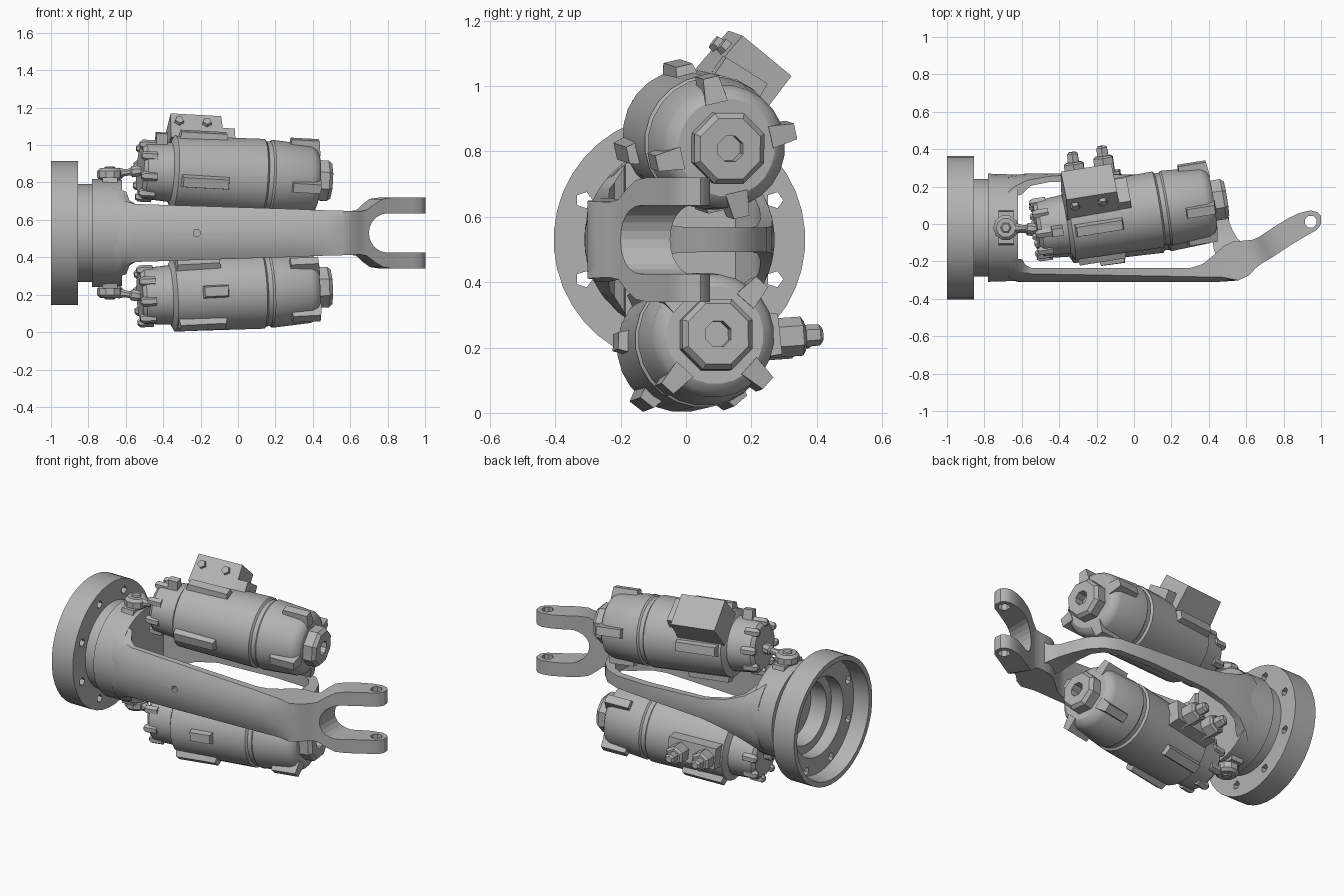
import bpy, bmesh, math
from mathutils import Matrix, Vector

cube = bpy.data.objects.get("Cube")
if cube:
    bpy.data.objects.remove(cube, do_unlink=True)

metal = bpy.data.materials.new("plain grey metal")
metal.use_nodes = True
GREY = (0.45, 0.45, 0.45, 1)
metal.diffuse_color = GREY
metal.node_tree.nodes["Principled BSDF"].inputs["Base Color"].default_value = GREY

MID = Vector((0, -0.02, 0.53))   # axis of the flange and frame


def finish(bm, name, frame=Matrix(), helper=False):
    bmesh.ops.remove_doubles(bm, verts=bm.verts, dist=1e-5)
    bmesh.ops.recalc_face_normals(bm, faces=bm.faces)
    mesh = bpy.data.meshes.new(name)
    bm.to_mesh(mesh)
    bm.free()
    mesh.transform(frame)
    mesh.materials.append(metal)
    obj = bpy.data.objects.new(name, mesh)
    bpy.context.collection.objects.link(obj)
    if helper:
        obj.hide_render = True
        obj.hide_viewport = True
        return obj
    bpy.ops.object.select_all(action='DESELECT')
    obj.select_set(True)
    bpy.context.view_layer.objects.active = obj
    bpy.ops.object.shade_smooth_by_angle(angle=math.radians(32))
    return obj


def skin(bm, rings):
    """Bridge equal rings of points and cap both ends."""
    rows = [[bm.verts.new(p) for p in ring] for ring in rings]
    n = len(rows[0])
    for a, b in zip(rows, rows[1:]):
        for i in range(n):
            j = (i + 1) % n
            bm.faces.new((a[i], a[j], b[j], b[i]))
    bm.faces.new(rows[0])
    bm.faces.new(rows[-1])


def turned(name, profile, sides, frame=Matrix(), helper=False):
    """Revolve (x, radius) pairs about the local x axis."""
    bm = bmesh.new()
    rings = []
    for x, r in profile:
        r = max(r, 1e-4)
        angles = [math.tau * (i + 0.5) / sides for i in range(sides)]
        rings.append([(x, r * math.cos(a), r * math.sin(a)) for a in angles])
    skin(bm, rings)
    return finish(bm, name, frame, helper)


def radial(angle, frame, x=0):
    """Frame at station x whose local x axis points outward at an angle."""
    out = Vector((0, math.cos(angle), math.sin(angle)))
    along = Vector((1, 0, 0))
    side = along.cross(out)
    m = Matrix((out, along, -side)).transposed().to_4x4()
    return frame @ Matrix.Translation((x, 0, 0)) @ m


def block(name, x0, x1, degrees, r0, r1, width, frame, taper=0.8, slope=0.0):
    """Tapered block standing radially out of a body."""
    m = radial(math.radians(degrees), frame)
    bm = bmesh.new()
    rings = []
    for r, k, s in ((r0, 1, 0), (r1, taper, slope)):
        w = width / 2 * k
        rings.append([(r, x0 + s, -w), (r, x1 - s, -w), (r, x1 - s, w), (r, x0 + s, w)])
    skin(bm, rings)
    return finish(bm, name, m)


def strap(name, stations):
    """Loft along x, y, thickness, half height; keeps inside the turned barrel."""
    bm = bmesh.new()
    rings = []
    for i, (x, y, t, h) in enumerate(stations):
        a, b = stations[max(i - 1, 0)], stations[min(i + 1, len(stations) - 1)]
        d = Vector((b[0] - a[0], b[1] - a[1])).normalized()
        n = Vector((-d.y, d.x)) * t / 2
        ring = []
        for s in (-1, 1):
            for k in range(-4, 5):
                z = -s * k / 4 * h
                px, py = x + s * n.x, y + s * n.y
                if x < 0.5:
                    lim = math.sqrt(0.291 ** 2 - z * z)
                    py = MID.y + max(-lim, min(lim, py - MID.y))
                ring.append((px, py, MID.z + z))
        rings.append(ring)
    skin(bm, rings)
    return finish(bm, name)


def cut(obj, cutter):
    mod = obj.modifiers.new("cut", 'BOOLEAN')
    mod.operation = 'DIFFERENCE'
    mod.solver = 'EXACT'
    mod.object = cutter


# Flange and barrel
base = Matrix.Translation(MID)
flange = turned("mounting_flange", [
    (-.72, 0), (-.72, .18), (-.82, .19), (-.82, .24), (-.9, .24), (-.9, .345),
    (-1, .355), (-1, .385), (-.855, .385), (-.855, .262), (-.78, .262),
    (-.78, .29), (-.62, .285), (-.62, 0)], 40, base)
bm = bmesh.new()
for i in range(8):
    a = math.tau * (i + 0.5) / 8
    spot = Matrix.Translation((-.88, .316 * math.cos(a), .316 * math.sin(a)))
    bmesh.ops.create_cone(bm, cap_ends=True, segments=5, radius1=.026, radius2=.026, depth=.2,
                          matrix=spot @ Matrix.Rotation(math.pi / 2, 4, 'Y'))
cut(flange, finish(bm, "flange_hole_cutter", base, True))

# Front arm widening into the fork
arm = strap("front_arm_and_fork", [
    (-.66, -.24, .12, .24), (-.62, -.245, .12, .22), (-.6, -.265, .1, .175), (-.55, -.274, .08, .155),
    (.3, -.274, .076, .128), (.38, -.262, .1, .124), (.45, -.238, .15, .121), (.52, -.21, .2, .119),
    (.57, -.185, .2, .117), (.62, -.162, .16, .115), (.66, -.146, .135, .122), (.7, -.126, .13, .155),
    (.74, -.1, .13, .182), (.79, -.066, .13, .19), (.86, -.024, .13, .19), (.91, .002, .125, .19),
    (.96, .02, .11, .19), (.985, .024, .08, .19), (1, .025, .04, .19)])
bm = bmesh.new()
slot = [(.8 - .1 * math.sin(a), .105 * math.cos(a)) for a in [math.pi * i / 12 for i in range(13)]]
slot += [(1.1, -.105), (1.1, .105)]
skin(bm, [[(x, y, MID.z + z) for x, z in slot] for y in (-.5, .4)])
cut(arm, finish(bm, "fork_slot_cutter", helper=True))
up = Matrix.Rotation(-math.pi / 2, 4, 'Y')
cut(arm, turned("pin_hole_cutter", [(-.3, .034), (.3, .034)], 8,
                Matrix.Translation((.945, .012, MID.z)) @ up, True))
cut(arm, turned("arm_hole_cutter", [(-.03, .02), (.03, .02)], 8,
                Matrix.Translation((-.22, -.31, MID.z)) @ Matrix.Rotation(math.pi / 2, 4, 'Z'), True))

# Rear strap closing the frame
strap("rear_strap", [
    (-.66, .2, .12, .22), (-.62, .21, .11, .19), (-.56, .238, .07, .14), (-.45, .25, .05, .095),
    (-.3, .25, .045, .062), (.1, .24, .045, .042), (.3, .225, .045, .038), (.38, .19, .05, .038),
    (.43, .13, .06, .038), (.455, .04, .085, .038), (.47, -.04, .11, .04), (.49, -.11, .14, .055),
    (.53, -.16, .16, .075), (.58, -.19, .12, .09)])


def motor(tag, centre, axis, side, body_lugs, nose_turn):
    """Motor body with lugs, bolts, socket cap and a rod eye to the barrel."""
    X = Vector(axis).normalized()
    Z = Vector((0, 0, 1))
    Z = (Z - X * Z.dot(X)).normalized()
    rot = Matrix((X, Z.cross(X), Z)).transposed().to_4x4()
    frame = Matrix.Translation(centre) @ rot
    turned(tag + "_motor_body", [
        (-.53, 0), (-.53, .13), (-.51, .15), (-.37, .16), (-.35, .198), (.13, .207), (.14, .195),
        (.165, .195), (.175, .204), (.38, .189), (.41, .174), (.425, .15), (.425, 0)], 24, frame)
    turned(tag + "_socket_cap", [(.41, 0), (.41, .117), (.48, .117), (.5, .1), (.5, .042),
                                 (.44, .042), (.44, 0)], 8, frame)
    for i in range(8):
        a = math.tau * i / 8 + 0.2
        turned(tag + "_end_bolt", [(-.545, .014), (-.53, .026), (-.46, .026)], 6,
               frame @ Matrix.Translation((0, .143 * math.cos(a), .143 * math.sin(a))))
    for k in range(4):
        block(tag + "_nose_lug", .26, .43, nose_turn + 90 * k, .14, .22, .07, frame, .7, .01)
    for x0, x1, deg in body_lugs:
        block(tag + "_body_lug", x0, x1, deg, .17, .23, .08, frame, .65, .012)
    # Rod, eye and anchor
    eye = Vector((-.685, -.02, MID.z + side * .314))
    end = frame @ Vector((-.52, 0, 0))
    d = (end - eye)
    q = d.to_track_quat('X', 'Z').to_matrix().to_4x4()
    turned(tag + "_rod", [(.05, .032), (.08, .02), (.11, .02), (.12, .032), (.15, .032), (d.length, .02)],
           8, Matrix.Translation(eye) @ q)
    up_eye = Matrix.Translation(eye) @ up
    turned(tag + "_rod_eye", [(-.034, .052), (-.018, .068), (.018, .068), (.034, .052)], 10, up_eye)
    turned(tag + "_eye_pin", [(-.042, .022), (-.036, .03), (.036, .03), (.042, .022)], 6, up_eye)
    block(tag + "_anchor", -.725, -.645, side * 90, .26, .296, .19, base, .9)
    return frame


# Upper motor with its control box
upper = motor("upper", (0, .057, .835), (1, .16, -.055), 1,
              [(-.34, -.07, 103), (-.34, -.07, 193), (-.34, -.07, 283), (-.34, -.07, 8)], 13)
block("control_box", -.37, -.08, 51, .16, .326, .205, upper, .96, .008)
block("control_box_step", -.09, -.02, 58, .16, .25, .16, upper, .95)
block("rear_top_lug", -.46, -.4, 100, .13, .21, .06, upper, .7)
for x in (-.32, -.17):
    m = upper @ Matrix.Translation((x, 0, 0)) @ Matrix.Rotation(math.radians(51), 4, 'X')
    turned("box_screw", [(.07, .03), (.12, .024)], 5,
           m @ Matrix.Translation((0, .27, 0)) @ up)

# Lower motor with two valves at the back
lower = motor("lower", (0, .032, .217), (1, .135, .05), -1,
              [(-.22, -.07, 178), (-.35, -.08, 232), (-.35, -.08, 310), (-.35, -.1, 130)], 48)
block("valve_base", -.34, -.04, 6, .16, .265, .14, lower, .9)
for x, reach in ((-.28, 0), (-.12, .012)):
    turned("valve", [(.2, .06), (.33 + reach, .06), (.34 + reach, .045), (.34 + reach, .034),
                     (.385 + reach, .032), (.395 + reach, .02)], 6, radial(math.radians(4), lower, x))
